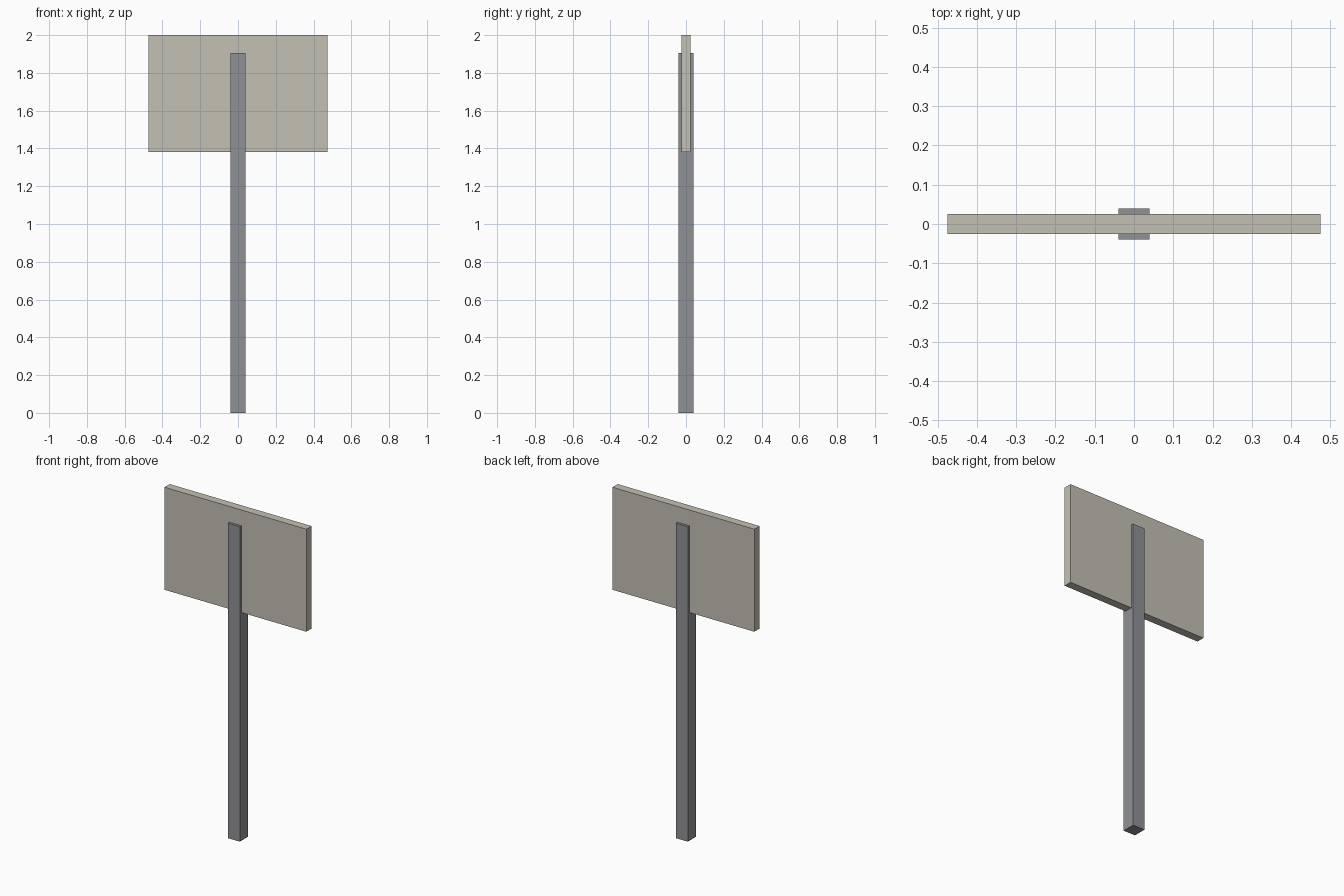
import bpy

if "Cube" in bpy.data.objects:
    bpy.data.objects.remove(bpy.data.objects["Cube"])


def material(name, color):
    mat = bpy.data.materials.new(name)
    mat.diffuse_color = (*color, 1.0)
    mat.use_nodes = True
    mat.node_tree.nodes["Principled BSDF"].inputs["Base Color"].default_value = mat.diffuse_color
    return mat


def box(name, size_x, size_y, z_min, z_max, mat):
    bpy.ops.mesh.primitive_cube_add(size=1, location=(0, 0, (z_min + z_max) / 2))
    obj = bpy.context.object
    obj.name = name
    obj.scale = (size_x, size_y, z_max - z_min)
    bpy.ops.object.transform_apply(location=False, rotation=False, scale=True)
    obj.data.materials.append(mat)
    return obj


# Square post running up through the board
box("post", 0.08, 0.08, 0.0, 1.905, material("steel grey", (0.28, 0.285, 0.305)))

# Flat sign board
box("sign_board", 0.95, 0.05, 1.38, 2.0, material("warm light grey", (0.55, 0.53, 0.45)))
